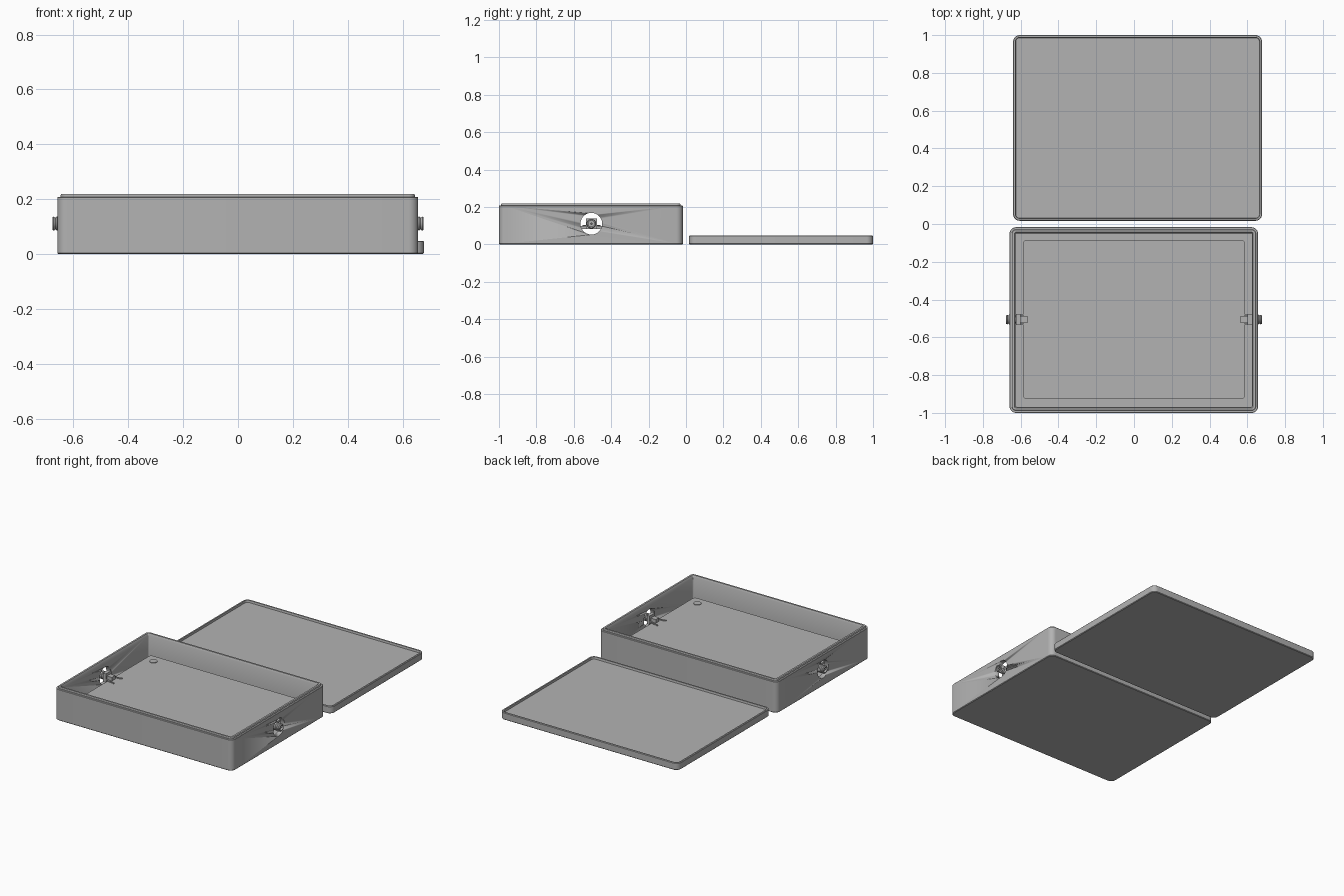
import bpy, bmesh, math
from mathutils import Matrix, Vector

if "Cube" in bpy.data.objects:
    bpy.data.objects.remove(bpy.data.objects["Cube"])

grey = bpy.data.materials.new("light grey")
grey.diffuse_color = (0.45, 0.45, 0.45, 1)
grey.use_nodes = True
grey.node_tree.nodes["Principled BSDF"].inputs["Base Color"].default_value = grey.diffuse_color
BOX_Y, LID_Y = -0.5085, 0.5085
PORT_Z = 0.111


def finish(name, bm, angle=30):
    bmesh.ops.recalc_face_normals(bm, faces=bm.faces)
    me = bpy.data.meshes.new(name)
    bm.to_mesh(me)
    bm.free()
    ob = bpy.data.objects.new(name, me)
    bpy.context.collection.objects.link(ob)
    me.materials.append(grey)
    bpy.ops.object.select_all(action='DESELECT')
    ob.select_set(True)
    bpy.context.view_layer.objects.active = ob
    bpy.ops.object.shade_smooth_by_angle(angle=math.radians(angle))
    return ob


def skin(bm, rings):
    """Bridge successive rings of points and cap both ends."""
    rows = [[bm.verts.new(p) for p in r] for r in rings]
    n = len(rows[0])
    for a, b in zip(rows, rows[1:]):
        for i in range(n):
            j = (i + 1) % n
            bm.faces.new((a[i], a[j], b[j], b[i]))
    bm.faces.new(rows[0][::-1])
    bm.faces.new(rows[-1])


def rounded(cx, cy, hx, hy, r, z, seg=8):
    pts = []
    for k, (sx, sy) in enumerate(((1, 1), (-1, 1), (-1, -1), (1, -1))):
        for i in range(seg + 1):
            a = math.pi / 2 * (k + i / seg)
            pts.append((cx + sx * (hx - r) + r * math.cos(a),
                        cy + sy * (hy - r) + r * math.sin(a), z))
    return pts


def tray(name, cx, cy, hx, hy, r, profile):
    bm = bmesh.new()
    skin(bm, [rounded(cx, cy, hx - d, hy - d, max(r - d, 0.006), z) for d, z in profile])
    return finish(name, bm)


def lathe_x(bm, profile, side, cy, cz, n=24):
    """Turned shape along x; profile holds (distance from centre, radius)."""
    skin(bm, [[(side * x, cy + r * math.cos(2 * math.pi * i / n),
                cz + r * math.sin(2 * math.pi * i / n)) for i in range(n)]
              for x, r in profile])


def block(bm, centre, size):
    bmesh.ops.create_cube(bm, size=1, matrix=Matrix.Translation(centre)
                          @ Matrix.Diagonal((*size, 1)))


# Open case with stepped lip
case = tray("case", -0.001, BOX_Y, 0.658, 0.4915, 0.035,
            [(0.004, 0), (0, 0.004), (0, 0.206), (0.002, 0.208), (0.012, 0.208),
             (0.012, 0.215), (0.014, 0.218), (0.026, 0.218), (0.032, 0.206), (0.032, 0.03)])

# Round port openings through both side walls
bm = bmesh.new()
for s in (-1, 1):
    lathe_x(bm, [(0.60, 0.058), (0.70, 0.058)], s, -0.506, PORT_Z, 40)
cutter = finish("port_cutter", bm)
cutter.hide_render = True
mod = case.modifiers.new("ports", 'BOOLEAN')
mod.operation, mod.solver, mod.object = 'DIFFERENCE', 'EXACT', cutter
bpy.context.view_layer.objects.active = case
bpy.ops.object.modifier_apply(modifier=mod.name)
bpy.data.objects.remove(cutter)

# Lid lying upside down behind the case
tray("lid", 0.019, LID_Y, 0.659, 0.4915, 0.035,
     [(0.004, 0), (0, 0.004), (0, 0.045), (0.003, 0.048), (0.012, 0.048), (0.014, 0.034)])

# Circuit board
tray("board", 0, -0.506, 0.586, 0.42, 0.015, [(0, 0.084), (0, 0.098)])

# Standoffs with split pegs through the board
for x in (-0.52, 0.52):
    for y in (-0.15, -0.863):
        bm = bmesh.new()
        for r, z0, z1 in ((0.036, 0.028, 0.084), (0.024, 0.08, 0.102)):
            skin(bm, [[(x + r * math.cos(i * math.pi / 12), y + r * math.sin(i * math.pi / 12), z)
                       for i in range(24)] for z in (z0, z1)])
        finish("standoff", bm)

# Coaxial connectors on the board edges
threads = [(0.622, 0.021)]
for i in range(4):
    threads += [(0.630 + 0.012 * i, 0.021), (0.636 + 0.012 * i, 0.026)]
threads += [(0.677, 0.022), (0.677, 0.016), (0.635, 0.016)]
for s in (-1, 1):
    bm = bmesh.new()
    lathe_x(bm, threads, s, -0.506, PORT_Z)
    lathe_x(bm, [(0.63, 0.006), (0.67, 0.006), (0.674, 0.003)], s, -0.506, PORT_Z, 12)
    block(bm, (s * 0.613, -0.506, PORT_Z), (0.022, 0.058, 0.058))
    block(bm, (s * 0.585, -0.506, PORT_Z - 0.002), (0.04, 0.036, 0.026))
    finish("connector", bm)

    # Bent solder legs either side of the connector
    bm = bmesh.new()
    path = [(0.605, 0.026), (0.585, 0.026), (0.572, 0.036), (0.545, 0.038), (0.532, 0.044)]
    for t in (-1, 1):
        skin(bm, [[(s * x, -0.506 + t * (y + w), z) for w, z in
                   ((-0.004, 0.096), (0.004, 0.096), (0.004, 0.104), (-0.004, 0.104))]
                  for x, y in path])
    finish("connector_legs", bm)
